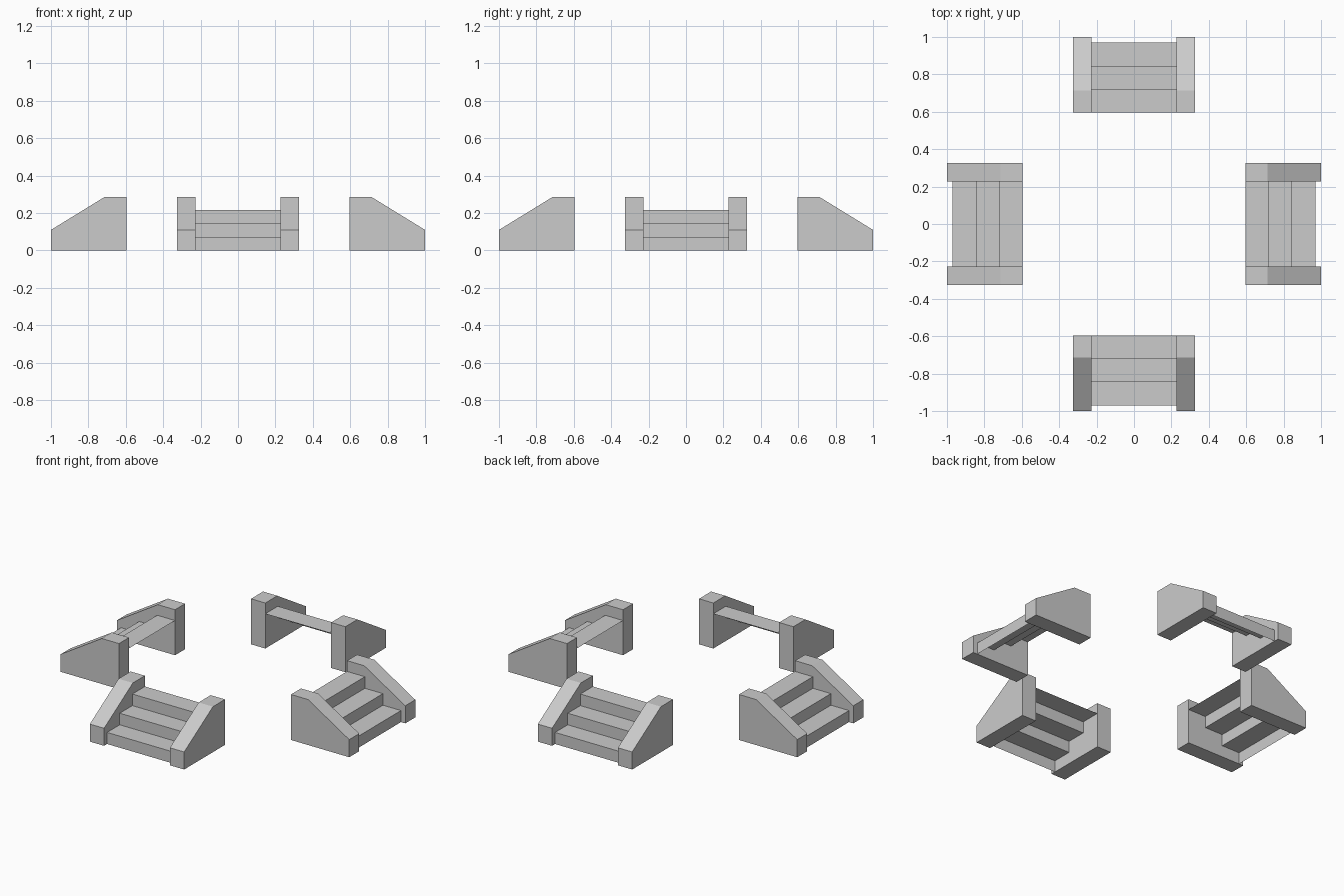
import bpy
from math import pi
from mathutils import Matrix

if "Cube" in bpy.data.objects:
    bpy.data.objects.remove(bpy.data.objects["Cube"])

INNER, OUTER, BACK = 0.228, 0.327, -0.596
RISE = 0.0725
RISERS = [-0.97, -0.845, -0.72]


def make(name, verts, faces, turn):
    mesh = bpy.data.meshes.new(name)
    mesh.from_pydata(verts, [], faces)
    mesh.transform(Matrix.Rotation(turn, 4, 'Z'))
    obj = bpy.data.objects.new(name, mesh)
    bpy.context.collection.objects.link(obj)
    return obj


# Solid sloped side wall, profile in y/z extruded along x
def side_wall(name, x0, x1, turn):
    profile = [(-1, 0), (BACK, 0), (BACK, 0.285), (-0.715, 0.285), (-1, 0.11)]
    n = len(profile)
    verts = [(x, y, z) for x in (x0, x1) for y, z in profile]
    faces = [tuple(range(n))[::-1], tuple(range(n, 2 * n))]
    faces += [(i, (i + 1) % n, (i + 1) % n + n, i + n) for i in range(n)]
    make(name, verts, faces, turn)


# Folded sheet of risers and treads, open below and behind
def steps(name, turn):
    line = []
    for i, y in enumerate(RISERS):
        line += [(y, i * RISE), (y, (i + 1) * RISE)]
    line.append((BACK, len(RISERS) * RISE))
    verts = [(x, y, z) for y, z in line for x in (-INNER, INNER)]
    faces = [(2 * i, 2 * i + 1, 2 * i + 3, 2 * i + 2) for i in range(len(line) - 1)]
    make(name, verts, faces, turn)


# Four identical staircases around the centre
for k, side in enumerate(("front", "right", "back", "left")):
    turn = k * pi / 2
    steps(f"{side}_steps", turn)
    side_wall(f"{side}_stair_wall_a", -OUTER, -INNER, turn)
    side_wall(f"{side}_stair_wall_b", INNER, OUTER, turn)
